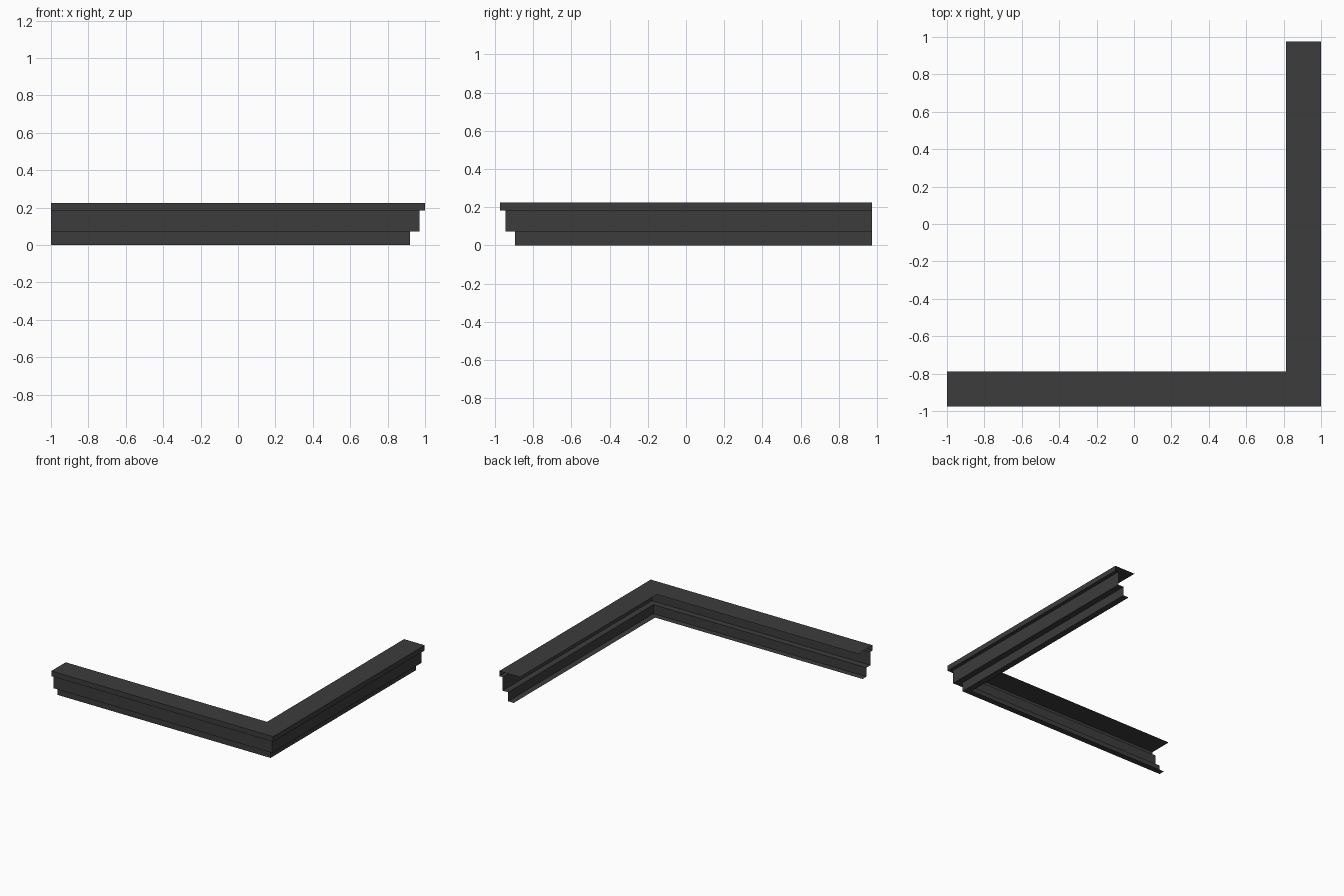
import bpy

cube = bpy.data.objects.get("Cube")
if cube:
    bpy.data.objects.remove(cube, do_unlink=True)

HALF_X, HALF_Y = 1.0, 0.975

charcoal = bpy.data.materials.new("charcoal")
charcoal.use_nodes = True
colour = (0.045, 0.045, 0.045, 1.0)
charcoal.diffuse_color = colour
charcoal.node_tree.nodes["Principled BSDF"].inputs["Base Color"].default_value = colour


def mitred_strip(name, profile):
    """Sweep a (setback, height) profile round the corner as a thin sheet."""
    verts = []
    for d, z in profile:
        verts += [(-HALF_X, d - HALF_Y, z),
                  (HALF_X - d, d - HALF_Y, z),
                  (HALF_X - d, HALF_Y, z)]
    faces = []
    for row in range(len(profile) - 1):
        for arm in range(2):
            a = row * 3 + arm
            faces.append((a, a + 3, a + 4, a + 1))
    mesh = bpy.data.meshes.new(name)
    mesh.from_pydata(verts, [], faces)
    mesh.materials.append(charcoal)
    obj = bpy.data.objects.new(name, mesh)
    bpy.context.collection.objects.link(obj)
    return obj


# Setbacks of the outer edge, main face, foot face and inner edges
LIP, FACE, FOOT, FLANGE, INNER = 0.0, 0.03, 0.08, 0.13, 0.186
# Heights of the steps
TOP, LIP_BASE, FACE_BASE, BASE = 0.225, 0.183, 0.073, 0.0

# Wide top shelf with its projecting lip
mitred_strip("top_shelf", [(INNER, TOP), (LIP, TOP), (LIP, LIP_BASE), (FACE, LIP_BASE)])
# Main upright face and the ledge below it
mitred_strip("main_face", [(FACE, LIP_BASE), (FACE, FACE_BASE), (FOOT, FACE_BASE)])
# Recessed foot with a narrow flange turned inwards
mitred_strip("foot", [(FOOT, FACE_BASE), (FOOT, BASE), (FLANGE, BASE)])
